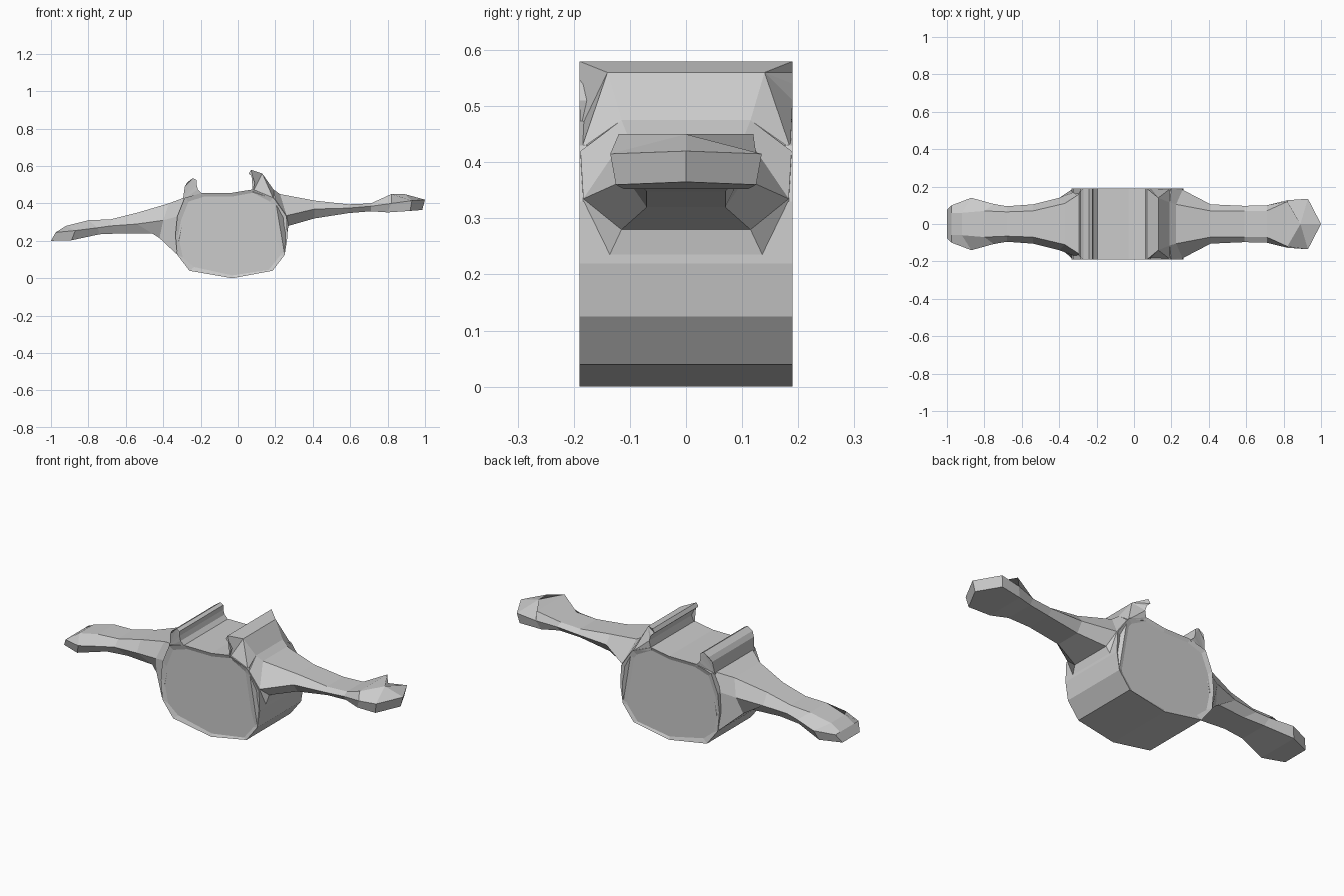
import bpy, bmesh


def finish(name, bm):
    bmesh.ops.remove_doubles(bm, verts=bm.verts, dist=0.0005)
    bmesh.ops.recalc_face_normals(bm, faces=bm.faces)
    mesh = bpy.data.meshes.new(name)
    bm.to_mesh(mesh)
    bm.free()
    obj = bpy.data.objects.new(name, mesh)
    bpy.context.collection.objects.link(obj)


def bridge(bm, a, b):
    for i in range(len(a)):
        j = (i + 1) % len(a)
        bm.faces.new((a[i], a[j], b[j], b[i]))


def slab(name, rings):
    """Profiles of (x, half depth, z), outer ring then cap ring, mirrored in y."""
    bm = bmesh.new()
    sides = [[[bm.verts.new((x, s * h, z)) for x, h, z in r] for r in rings]
             for s in (-1, 1)]
    bridge(bm, sides[0][0], sides[1][0])
    for side in sides:
        for a, b in zip(side, side[1:]):
            bridge(bm, a, b)
        cap = bm.faces.new(side[-1])
        if len(rings) == 1:
            bmesh.ops.triangulate(bm, faces=[cap])
    finish(name, bm)


def wing(name, top, side, bottom):
    """Hexagonal loft following three rails of (x, half depth, z)."""
    bm = bmesh.new()
    rings = []
    for t, m, b in zip(top, side, bottom):
        pts = [(x, -h, z) for x, h, z in (t, m, b)]
        pts += [(x, h, z) for x, h, z in (b, m, t)]
        rings.append([bm.verts.new(p) for p in pts])
    for a, b in zip(rings, rings[1:]):
        bridge(bm, a, b)
    bm.faces.new(rings[0])
    bm.faces.new(rings[-1])
    finish(name, bm)


# Central rounded body with a shallow rim and recessed end faces
outer = [(-.03, 0), (.185, .04), (.25, .125), (.265, .22), (.26, .33),
         (.19, .43), (.08, .475), (-.03, .457), (-.19, .457), (-.285, .43),
         (-.325, .33), (-.335, .23), (-.325, .125), (-.26, .04)]
inner = [(-.03, .015), (.165, .045), (.225, .12), (.255, .22), (.235, .32),
         (.17, .41), (.08, .457), (-.03, .437), (-.18, .437), (-.265, .41),
         (-.305, .31), (-.32, .23), (-.295, .11), (-.235, .06)]
slab("body", [[(x, .19, z) for x, z in outer], [(x, .183, z) for x, z in inner]])

# Raised flanges on top
slab("left_flange", [[(-.295, .17, .42), (-.285, .18, .49), (-.27, .19, .515),
                      (-.24, .19, .535), (-.222, .19, .525), (-.222, .19, .50),
                      (-.215, .19, .475), (-.19, .19, .45)]])
slab("right_flange", [[(.08, .188, .46), (.09, .19, .51), (.08, .19, .54),
                       (.058, .19, .56), (.07, .19, .58), (.13, .14, .56),
                       (.19, .115, .475), (.19, .186, .425)]])

# Right wing ending in a blunt point
wing("right_wing",
     [(.1, .1, .44), (.19, .115, .475), (.225, .105, .45), (.41, .07, .415),
      (.59, .07, .395), (.71, .07, .40), (.82, .12, .45), (.89, 0, .45), (1, 0, .42)],
     [(.1, .17, .4), (.2, .188, .42), (.26, .183, .335), (.41, .105, .37),
      (.59, .097, .375), (.71, .1, .385), (.82, .127, .40), (.93, .135, .415), (1, 0, .42)],
     [(.1, .15, .15), (.25, .188, .125), (.27, .115, .28), (.41, .07, .32),
      (.59, .07, .348), (.71, .08, .358), (.8, .11, .352), (.92, .125, .36), (.985, 0, .365)])

# Left wing drooping to a flat paddle
wing("left_wing",
     [(-.2, .12, .44), (-.285, .165, .432), (-.37, .11, .40), (-.54, .07, .35),
      (-.68, .065, .315), (-.8, .07, .31), (-.92, .06, .28), (-.975, .06, .245)],
     [(-.25, .17, .38), (-.29, .182, .34), (-.40, .14, .31), (-.54, .105, .29),
      (-.68, .095, .28), (-.75, .107, .27), (-.87, .14, .255), (-.975, .1, .245)],
     [(-.28, .17, .15), (-.33, .186, .13), (-.42, .105, .215), (-.46, .085, .24),
      (-.62, .07, .24), (-.74, .08, .235), (-.89, .12, .203), (-1, .075, .20)])
